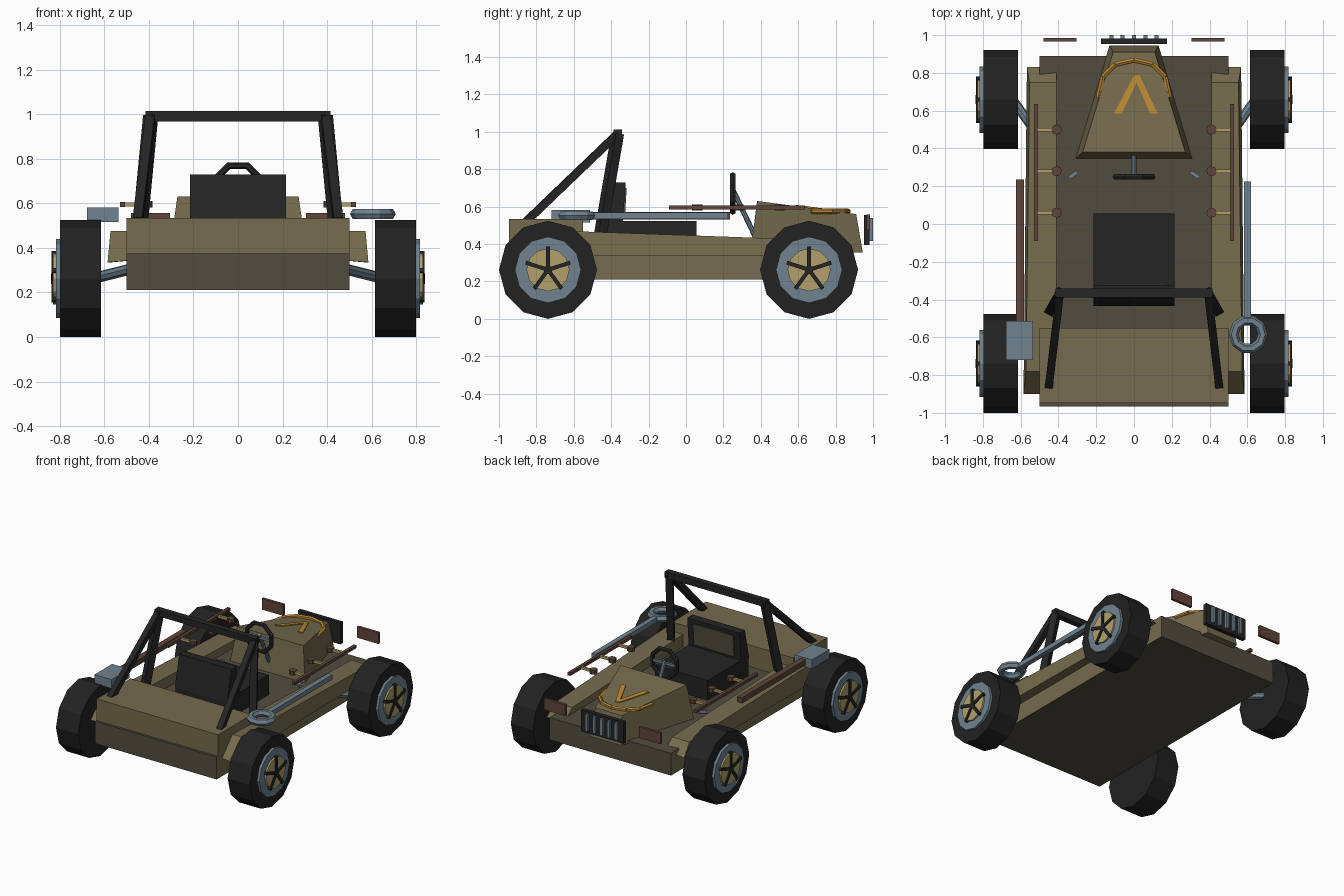
import bpy, bmesh, math
from mathutils import Vector, Matrix

if "Cube" in bpy.data.objects:
    bpy.data.objects.remove(bpy.data.objects["Cube"])


def mat(name, r, g, b):
    m = bpy.data.materials.new(name)
    m.diffuse_color = (r, g, b, 1)
    m.use_nodes = True
    m.node_tree.nodes["Principled BSDF"].inputs["Base Color"].default_value = m.diffuse_color
    return m


OLIVE = mat("olive paint", .178, .146, .075)
DARK = mat("dark olive", .084, .073, .050)
BLACK = mat("black", .018, .018, .018)
RUBBER = mat("rubber", .016, .016, .016)
STEEL = mat("blue steel", .16, .225, .275)
TAN = mat("tan", .45, .35, .15)
BROWN = mat("brown wood", .115, .06, .042)
ORANGE = mat("orange trim", .50, .25, .03)


def finish(bm, name, *mats):
    bmesh.ops.recalc_face_normals(bm, faces=bm.faces)
    me = bpy.data.meshes.new(name)
    bm.to_mesh(me)
    bm.free()
    for m in mats:
        me.materials.append(m)
    ob = bpy.data.objects.new(name, me)
    bpy.context.collection.objects.link(ob)
    return ob


def loft(name, m, lower, upper):
    """Solid between two four-point outlines."""
    bm = bmesh.new()
    a = [bm.verts.new(p) for p in lower]
    b = [bm.verts.new(p) for p in upper]
    bm.faces.new(a[::-1])
    bm.faces.new(b)
    for i in range(4):
        j = (i + 1) % 4
        bm.faces.new((a[i], a[j], b[j], b[i]))
    return finish(bm, name, m)


def box(name, m, x0, x1, y0, y1, z0, z1):
    q = [(x0, y0), (x1, y0), (x1, y1), (x0, y1)]
    return loft(name, m, [(x, y, z0) for x, y in q], [(x, y, z1) for x, y in q])


def bar(name, m, p, q, r, sides=8, turn=0.0):
    """Prism along the line from p to q."""
    p, q = Vector(p), Vector(q)
    d = q - p
    bm = bmesh.new()
    M = (Matrix.Translation((p + q) / 2) @ d.to_track_quat('Z', 'Y').to_matrix().to_4x4()
         @ Matrix.Rotation(turn, 4, 'Z'))
    bmesh.ops.create_cone(bm, cap_ends=True, segments=sides, radius1=r, radius2=r,
                          depth=d.length, matrix=M)
    return finish(bm, name, m)


def beam(name, m, p, q, width):
    return bar(name, m, p, q, width / math.sqrt(2), 4, math.pi / 4)


def ring(name, m, centre, R, r, seg, rot=(0, 0, 0)):
    bpy.ops.mesh.primitive_torus_add(location=centre, rotation=rot, major_radius=R,
                                     minor_radius=r, major_segments=seg, minor_segments=6)
    ob = bpy.context.object
    ob.name = name
    ob.data.materials.append(m)
    return ob


# hull: olive flanks, dark floor and ends
hull = box("hull", DARK, -.5, .5, -.965, .89, .21, .375)
hull.data.materials.append(OLIVE)
for f in hull.data.polygons:
    if abs(f.normal.x) > .9:
        f.material_index = 1
box("rear_deck", OLIVE, -.5, .5, -.947, -.55, .375, .535)

# hood, tapering forward and upward
loft("hood", OLIVE,
     [(-.31, .345, .36), (.31, .345, .36), (.13, .945, .355), (-.13, .945, .355)],
     [(-.272, .38, .63), (.272, .38, .63), (.11, .91, .56), (-.11, .91, .56)])


def hood_z(y):
    return .63 - (y - .38) * .132


# orange hood trim: arch and chevron
arch = [(-.19, .67), (-.165, .78), (-.1, .845), (0, .868), (.1, .845), (.165, .78), (.19, .67)]
for (xa, ya), (xb, yb) in zip(arch, arch[1:]):
    bar("hood_arch", ORANGE, (xa, ya, .575), (xb, yb, .575), .014, 6)
for x in (-.085, .105):
    a, b = Vector((x, .585)), Vector((.015, .785))
    w = Vector((.02, 0))
    flat = [(a - w), (a + w), (b + w * .8), (b - w * .8)]
    loft("hood_chevron", ORANGE, [(v.x, v.y, hood_z(v.y) - .002) for v in flat],
         [(v.x, v.y, hood_z(v.y) + .007) for v in flat])

# grille and front marker plates
box("grille", BLACK, -.175, .175, .953, .982, .395, .555)
for i in range(-2, 3):
    box("grille_bar", STEEL, i * .06 - .011, i * .06 + .011, .98, 1.0, .415, .54)

for s in (-1, 1):
    box("marker_plate", BROWN, s * .392 - .088, s * .392 + .088, .965, .985, .475, .557)

    # side pods with sloped ends
    loft("side_pod", OLIVE,
         [(s * .41, -.9, .35), (s * .585, -.9, .335), (s * .567, .83, .335), (s * .41, .83, .35)],
         [(s * .41, -.78, .475), (s * .572, -.78, .475), (s * .553, .75, .42), (s * .41, .75, .42)])

    # side rail with rungs and knobs
    beam("side_rail", BROWN, (s * .519, -.09, .595), (s * .519, .635, .595), .022)
    for y in (.06, .28, .5):
        beam("rail_rung", TAN, (s * .41, y, .595), (s * .515, y, .595), .018)
        bar("rail_knob", BROWN, (s * .41, y, .58), (s * .41, y, .61), .027, 8)

    # roll cage posts and braces
    beam("cage_post", BLACK, (s * .445, -.46, .44), (s * .392, -.365, .99), .05)
    beam("cage_brace", BLACK, (s * .45, -.855, .52), (s * .392, -.365, .99), .042)

    # pedals and front suspension arms
    beam("floor_lever", STEEL, (s * .345, .245, .40), (s * .30, .275, .40), .02)
    bar("suspension_arm", STEEL, (s * .64, .655, .265), (s * .48, .43, .305), .025, 8)

    # wheels
    for y in (-.738, .658):
        c = Vector((0, y, .262))

        def at(x):
            return c + Vector((s * x, 0, 0))
        bar("tyre", RUBBER, at(.615), at(.798), .262, 12)
        bar("wheel_rim", STEEL, at(.79), at(.817), .177, 12)
        bar("hub_disc", TAN, at(.81), at(.829), .115, 12)
        bar("hub_cap", BLACK, at(.82), at(.838), .024, 8)
        for k in range(5):
            t = math.tau * k / 5
            tip = Vector((0, math.sin(t), math.cos(t))) * .125
            beam("wheel_spoke", BLACK, at(.827), at(.827) + tip, .021)

beam("cage_crossbar", BLACK, (-.415, -.365, .99), (.415, -.365, .99), .046)

# seat with a leaning back and a pad
box("seat_base", BLACK, -.215, .215, -.43, .055, .375, .522)
loft("seat_back", BLACK,
     [(-.215, -.435, .50), (.215, -.435, .50), (.215, -.34, .50), (-.215, -.34, .50)],
     [(-.215, -.385, .73), (.215, -.385, .73), (.215, -.322, .73), (-.215, -.322, .73)])
loft("seat_pad", DARK,
     [(-.165, -.345, .54), (.165, -.345, .54), (.165, -.327, .54), (-.165, -.327, .54)],
     [(-.165, -.335, .70), (.165, -.335, .70), (.165, -.317, .70), (-.165, -.317, .70)])

# steering wheel, spokes and column
ring("steering_wheel", BLACK, (0, .25, .67), .107, .016, 8, (math.pi / 2, math.pi / 8, 0))
beam("steering_spoke", STEEL, (-.1, .25, .67), (.1, .25, .67), .018)
bar("steering_column", STEEL, (0, .25, .69), (0, .37, .44), .014, 8)

# left side: plank and tool box
box("side_plank", BROWN, -.625, -.583, -.52, .235, .53, .57)
box("tool_box", STEEL, -.677, -.535, -.72, -.513, .515, .582)

# right side: long ring wrench
box("wrench_handle", STEEL, .583, .62, -.505, .225, .533, .568)
ring("wrench_ring", STEEL, (.605, -.585, .552), .077, .026, 10)
